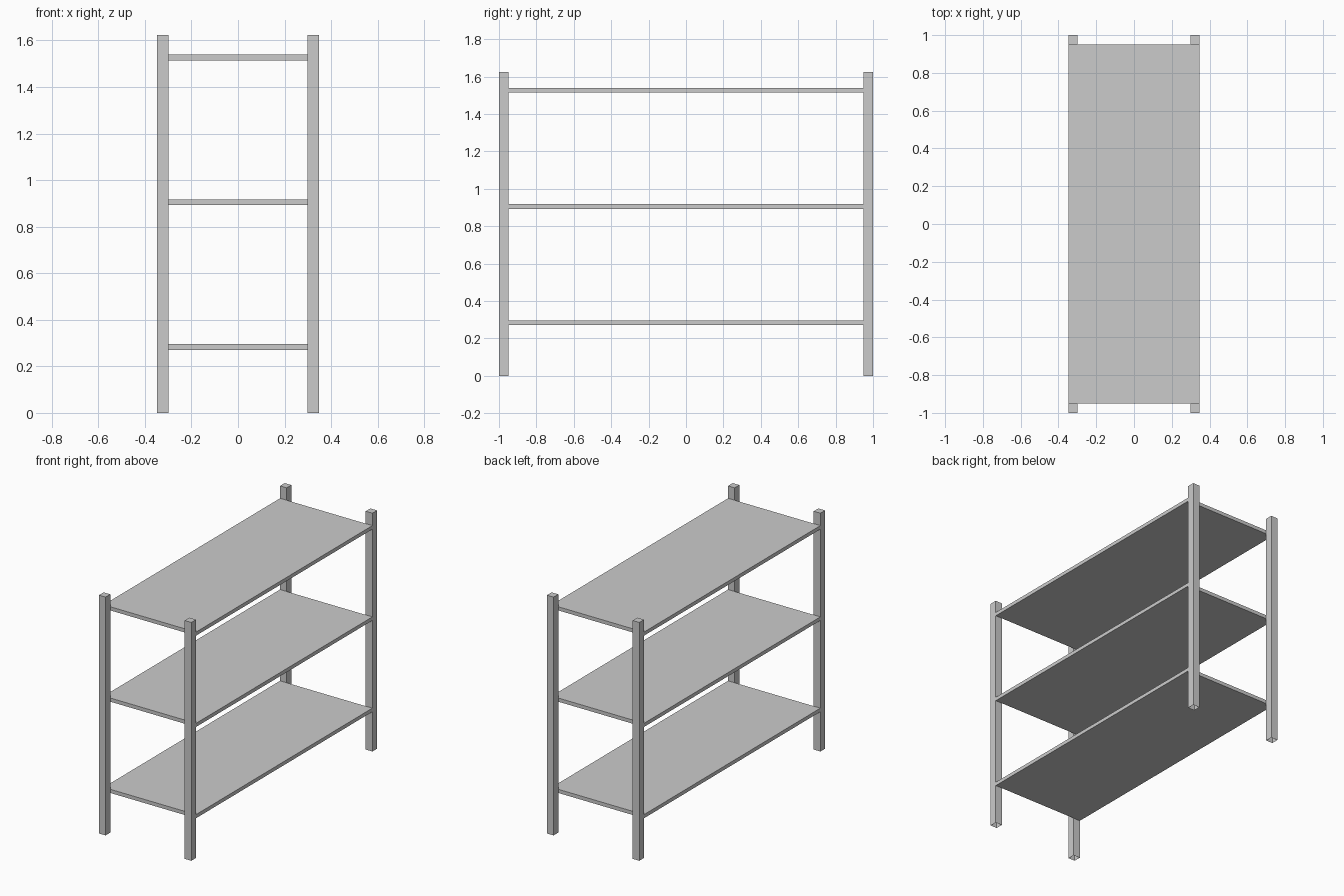
import bpy, bmesh
from mathutils import Vector

if "Cube" in bpy.data.objects:
    bpy.data.objects.remove(bpy.data.objects["Cube"])

HALF_W, HALF_L, HEIGHT = 0.348, 1.0, 1.624
POST, THICK = 0.05, 0.025


def box(name, center, size, open_bottom=False):
    bm = bmesh.new()
    bmesh.ops.create_cube(bm, size=1.0)
    bmesh.ops.scale(bm, vec=Vector(size), verts=bm.verts)
    if open_bottom:
        bm.normal_update()
        bottom = [f for f in bm.faces if f.normal.z < -0.5]
        bmesh.ops.delete(bm, geom=bottom, context='FACES_ONLY')
    mesh = bpy.data.meshes.new(name)
    bm.to_mesh(mesh)
    bm.free()
    obj = bpy.data.objects.new(name, mesh)
    obj.location = center
    bpy.context.collection.objects.link(obj)
    return obj


# Four corner posts, hollow underneath
for sx, side in ((-1, "left"), (1, "right")):
    for sy, end in ((-1, "front"), (1, "back")):
        box(f"{end}_{side}_post",
            (sx * (HALF_W - POST / 2), sy * (HALF_L - POST / 2), HEIGHT / 2),
            (POST, POST, HEIGHT), open_bottom=True)

# Three shelves spanning between the end posts
for name, z in (("lower", 0.283), ("middle", 0.905), ("upper", 1.527)):
    box(f"{name}_shelf", (0, 0, z),
        (2 * HALF_W, 2 * (HALF_L - POST), THICK))
